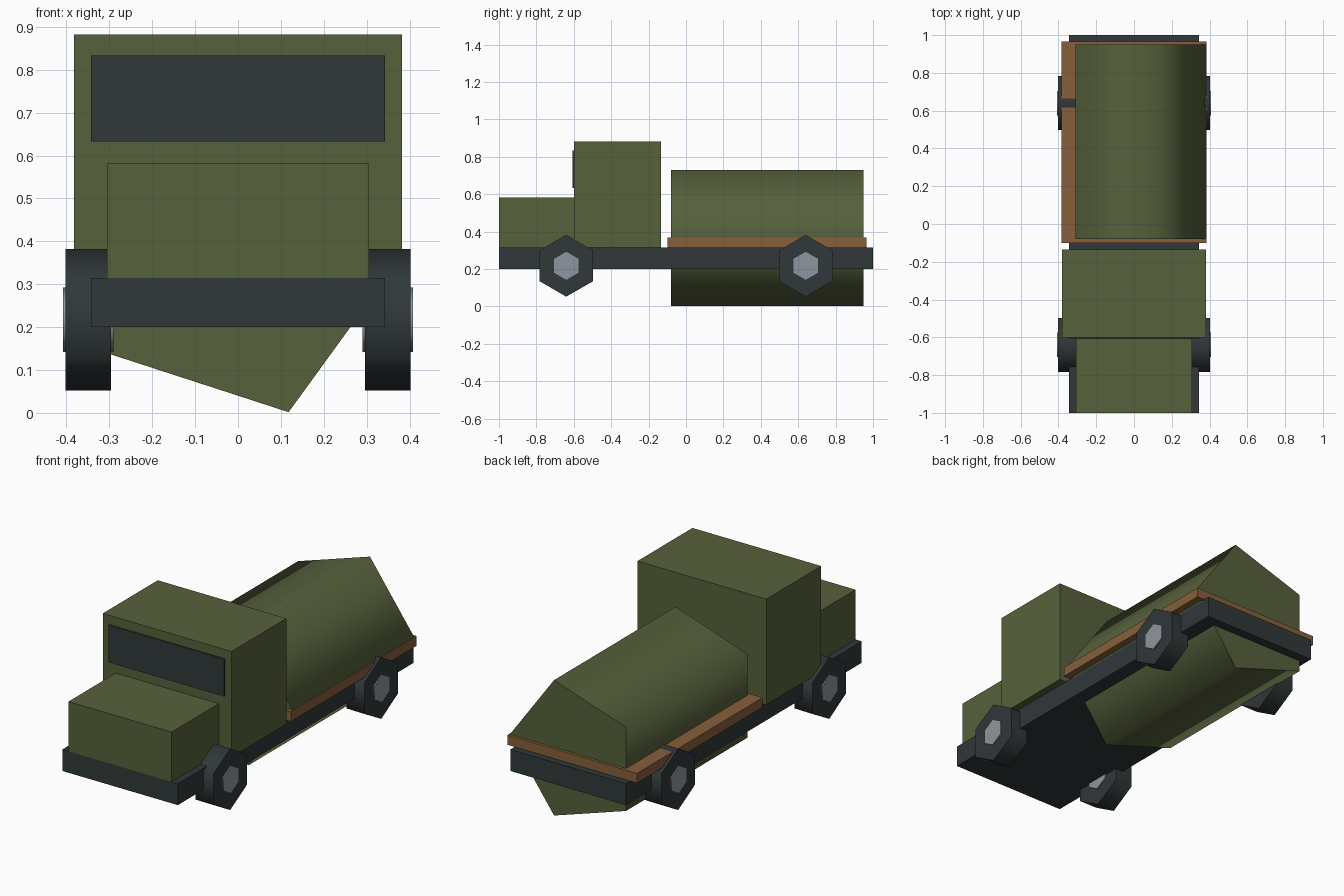
import bpy, math
from mathutils import Matrix

cube = bpy.data.objects.get("Cube")
if cube:
    bpy.data.objects.remove(cube, do_unlink=True)


def material(name, srgb):
    """One flat colour, given in sRGB and stored as linear."""
    lin = [c / 12.92 if c < 0.04 else ((c + 0.055) / 1.055) ** 2.4 for c in srgb]
    m = bpy.data.materials.new(name)
    m.use_nodes = True
    m.diffuse_color = (*lin, 1)
    m.node_tree.nodes["Principled BSDF"].inputs["Base Color"].default_value = (*lin, 1)
    return m


olive = material("olive paint", (0.34, 0.38, 0.235))
dark = material("dark grey", (0.19, 0.22, 0.225))
wood = material("brown wood", (0.53, 0.375, 0.235))
steel = material("light steel", (0.56, 0.59, 0.62))


def box(name, mat, half_x, y0, y1, z0, z1):
    """Box centred on x, between the given y and z limits."""
    bpy.ops.mesh.primitive_cube_add(size=1)
    ob = bpy.context.object
    ob.name = name
    ob.data.transform(Matrix.Diagonal((2 * half_x, y1 - y0, z1 - z0, 1)))
    ob.location = (0, (y0 + y1) / 2, (z0 + z1) / 2)
    ob.data.materials.append(mat)
    return ob


def prism(name, mat, sides, radius, depth, location, turn):
    """Low-sided cylinder with smooth walls and flat caps."""
    bpy.ops.mesh.primitive_cylinder_add(vertices=sides, radius=radius, depth=depth)
    ob = bpy.context.object
    ob.name = name
    ob.data.transform(turn)
    ob.location = location
    ob.data.materials.append(mat)
    bpy.ops.object.shade_smooth_by_angle(angle=math.radians(80))
    return ob


# Chassis, bonnet, cab, windscreen and load deck
box("chassis", dark, 0.343, -1, 1, 0.2, 0.315)
box("bonnet", olive, 0.306, -1, -0.6, 0.315, 0.582)
box("cab", olive, 0.382, -0.6, -0.135, 0.315, 0.882)
box("windscreen", dark, 0.343, -0.608, -0.599, 0.633, 0.833)
box("load_deck", wood, 0.385, -0.1, 0.965, 0.316, 0.368)

# Five-sided tank lying along y, one corner pointing to +x
along_y = Matrix.Rotation(math.radians(90), 4, "X") @ Matrix.Rotation(math.radians(-90), 4, "Z")
prism("tank", olive, 5, 0.382, 1.03, (0, 0.435, 0.365), along_y)

# Six-sided wheels with hubs, corner upward
along_x = Matrix.Rotation(math.radians(90), 4, "Y") @ Matrix.Rotation(math.radians(90), 4, "Z")
for end, y in (("front", -0.64), ("rear", 0.64)):
    for side, x in (("left", 0.349), ("right", -0.349)):
        place = (x, y, 0.217)
        prism(f"{end}_{side}_wheel", dark, 6, 0.165, 0.106, place, along_x)
        prism(f"{end}_{side}_hub", steel, 6, 0.075, 0.118, place, along_x)
